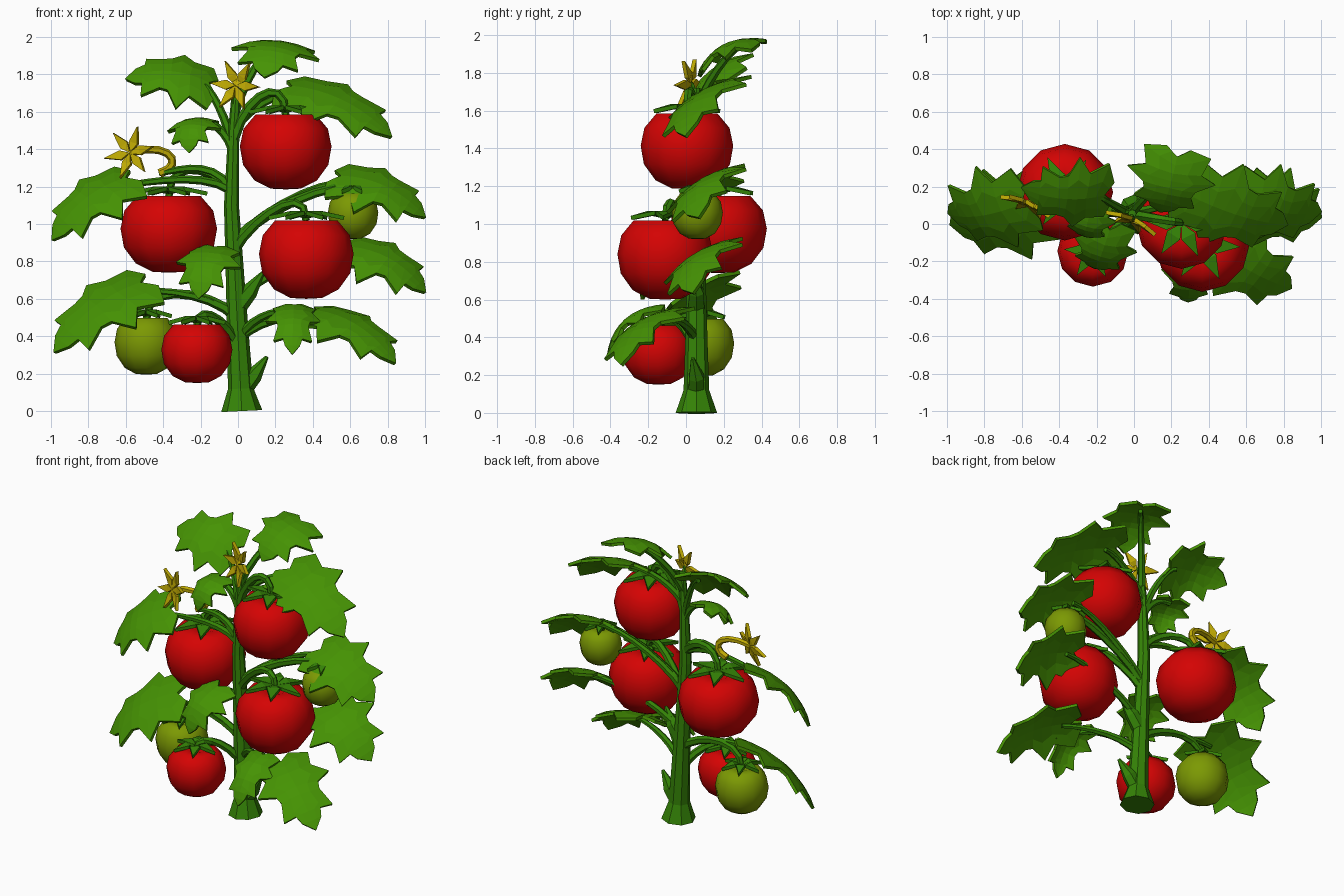
import bpy, bmesh, math
from mathutils import Vector as V

if "Cube" in bpy.data.objects:
    bpy.data.objects.remove(bpy.data.objects["Cube"])


def material(name, rgb):
    m = bpy.data.materials.new(name)
    m.diffuse_color = (*rgb, 1)
    m.use_nodes = True
    m.node_tree.nodes["Principled BSDF"].inputs["Base Color"].default_value = m.diffuse_color
    return m


LEAF = material("leaf green", (0.06, 0.29, 0.001))
STEM = material("stem green", (0.035, 0.23, 0.002))
RED = material("ripe red", (0.66, 0.001, 0.001))
UNRIPE = material("unripe green", (0.20, 0.32, 0.001))
YELLOW = material("flower yellow", (0.52, 0.40, 0.001))
UP = V((0, 0, 1))


def finish(name, bm, mat, smooth=False, thickness=0):
    bmesh.ops.recalc_face_normals(bm, faces=bm.faces)
    me = bpy.data.meshes.new(name)
    bm.to_mesh(me)
    bm.free()
    me.materials.append(mat)
    for p in me.polygons:
        p.use_smooth = smooth
    ob = bpy.data.objects.new(name, me)
    bpy.context.collection.objects.link(ob)
    if thickness:
        mod = ob.modifiers.new("thickness", 'SOLIDIFY')
        mod.thickness = thickness
        mod.offset = 0


def skin(bm, rings):
    """Quads between neighbouring closed rings."""
    n = len(rings[0])
    for a, b in zip(rings, rings[1:]):
        for k in range(n):
            bm.faces.new((a[k], a[(k + 1) % n], b[(k + 1) % n], b[k]))


def ring(bm, c, a, b, sides):
    angles = [2 * math.pi * k / sides for k in range(sides)]
    return [bm.verts.new(c + a * math.cos(t) + b * math.sin(t)) for t in angles]


def tube(name, pts, radii, mat=STEM, sides=6):
    bm = bmesh.new()
    rings = []
    last = len(pts) - 1
    for i, p in enumerate(pts):
        d = (pts[min(i + 1, last)] - pts[max(i - 1, 0)]).normalized()
        a = d.cross(V((0, 1, 0)) if abs(d.y) < 0.9 else V((1, 0, 0))).normalized()
        rings.append(ring(bm, p, a * radii[i], d.cross(a) * radii[i], sides))
    skin(bm, rings)
    bm.faces.new(rings[0])
    bm.faces.new(rings[-1])
    finish(name, bm, mat)


def arc(name, p0, p1, p2, p3, r0, r1, mat=STEM, steps=7):
    """Tapered tube along a cubic curve."""
    ts = [i / steps for i in range(steps + 1)]
    pts = [p0 * (1 - t) ** 3 + p1 * 3 * t * (1 - t) ** 2 + p2 * 3 * t * t * (1 - t) + p3 * t ** 3 for t in ts]
    tube(name, pts, [r0 + (r1 - r0) * t for t in ts], mat)


def on_stem(z):
    return V((.02 - .05 * min(z, 1.1) + .06 * max(z - 1.3, 0), .055, z))


def branch(name, z, end, rise, drop, r0=.026, r1=.015):
    """Stalk leaving the main stem at height z, arching over to its end."""
    p0 = on_stem(z)
    d = end - p0
    back = V((d.x, d.y, 0)) * .25
    arc(name, p0, p0 + d * .25 + UP * rise, end - back * (drop < .1) + UP * drop, end, r0, r1)


# Half outline of a lobed leaf: position along the rib, width
OUTLINE = [(-.1, .28), (-.02, .8), (.2, .66), (.34, 1.05), (.46, .62), (.56, .56), (.78, .72), (.78, .36), (.88, .28)]


def leaf(name, z, base, tip, half, facing=None, arch=0.065, sag=0.055):
    base, tip = V(base), V(tip)
    n = V(facing) if facing else V((math.copysign(.4, tip.x), -.55, .7))
    d = tip - base
    n = (n - d * (n.dot(d) / d.length_squared)).normalized()
    side = n.cross(d.normalized())

    def at(u, v):
        return base + d * u + side * (half * v) + n * (arch * 4 * u * (1 - u) - sag * v * v)

    bm = bmesh.new()
    rows = []
    for i, (u, w) in enumerate(OUTLINE):
        rib = i / len(OUTLINE)
        rows.append([bm.verts.new(at(rib + (u - rib) * abs(f), w * f)) for f in (-1, -.5, 0, .5, 1)])
    rows.append([bm.verts.new(at(1, 0))] * 5)
    for a, b in zip(rows, rows[1:]):
        for k in range(4):
            bm.faces.new(dict.fromkeys((a[k], a[k + 1], b[k + 1], b[k])))
    finish(name, bm, LEAF, thickness=.02)
    branch(name + "_stalk", z, base + d * .12, .1, .02)


def star(name, c, normal, radius, width, droop, mat, turn=0.2, count=6, lift=0):
    """Ring of pointed blades used for calyxes and flowers."""
    bm = bmesh.new()
    n = V(normal).normalized()
    a = n.orthogonal().normalized()
    b = n.cross(a)
    hub = bm.verts.new(c)
    for i in range(count):
        t = 2 * math.pi * i / count + turn
        o, s = a * math.cos(t) + b * math.sin(t), b * math.cos(t) - a * math.sin(t)
        l, r = [bm.verts.new(c + o * radius * .4 + s * w + n * lift) for w in (width, -width)]
        e = bm.verts.new(c + o * radius - n * droop)
        bm.faces.new((hub, r, l))
        bm.faces.new((r, e, l))
    finish(name, bm, mat, thickness=.022)


# Squat tomato profile: radius, height
PROFILE = [(.3, .95), (.66, .95), (.92, .58), (1, .12), (.93, -.36), (.68, -.77), (.33, -.98)]


def fruit(name, z, c, r, h, mat, drop=.22, rise=.13):
    bm = bmesh.new()
    c = V(c)
    x, y = V((r, 0, 0)), V((0, r, 0))
    rings = [ring(bm, c + UP * h * v, x * q, y * q, 12) for q, v in PROFILE]
    skin(bm, rings)
    for loop, v in ((rings[0], .82), (rings[-1], -1)):
        pole = bm.verts.new(c + UP * h * v)
        for k in range(12):
            bm.faces.new((loop[k], loop[(k + 1) % 12], pole))
    finish(name, bm, mat, True)
    top = c + UP * h * 1.04
    star(name + "_calyx", top, UP, r * .8, r * .17, h * .03, STEM, lift=.02)
    branch(name + "_stalk", z, top - UP * .02, rise, drop, .03, .02)


# Main stem with flared foot, and two short side shoots
heights = (0, .12, .35, .7, 1.1, 1.5, 1.72)
tube("main_stem", [on_stem(z) for z in heights], (.11, .068, .06, .05, .04, .03, .022), sides=8)
for name, z in (("low_shoot", .1), ("mid_shoot", .55)):
    p = on_stem(z)
    tube(name, [p, p + V((.07, 0, .09)), p + V((.14, -.02, .19))], (.05, .045, .01))

# Tomatoes: stem height, centre, radius, half height
fruit("tomato_top_right", 1.45, (.255, .005, 1.39), .245, .205, RED, rise=.22)
fruit("tomato_left", 1.18, (-.37, .17, .95), .258, .21, RED)
fruit("tomato_right", .86, (.365, -.11, .815), .253, .215, RED)
fruit("tomato_low_left", .33, (-.22, -.145, .31), .19, .16, RED, .13)
fruit("unripe_tomato_left", .5, (-.49, .085, .35), .17, .155, UNRIPE)
fruit("unripe_tomato_right", .9, (.615, .06, 1.045), .135, .125, UNRIPE, .12)

# Leaves: stem height, base, tip, half width, facing
leaf("leaf_top", 1.6, (.23, .36, 1.97), (.14, .07, 1.78), .23, (0, -.5, .85))
leaf("leaf_upper_left", 1.42, (-.16, .16, 1.75), (-.6, .2, 1.77), .22, (0, -.6, .78))
leaf("leaf_small_left", 1.4, (-.22, .11, 1.56), (-.26, -.06, 1.38), .14, (-.2, -.6, .6))
leaf("leaf_upper_right", 1.5, (.29, .16, 1.73), (.82, 0, 1.46), .25)
leaf("leaf_right", .9, (.55, .13, 1.25), (1, .07, 1.03), .24)
leaf("leaf_mid_right", .6, (.6, .12, .87), (1, .04, .63), .24)
leaf("leaf_low_right", .38, (.42, -.12, .53), (.84, -.34, .25), .23)
leaf("leaflet_low_right", .38, (.3, -.16, .56), (.29, -.41, .3), .14, (0, -.7, .7))
leaf("leaf_front", .76, (-.13, -.03, .87), (-.21, -.23, .6), .17, (-.2, -.8, .5))
leaf("leaf_left", 1.18, (-.6, .11, 1.24), (-.99, .06, .91), .25)
leaf("leaf_low_left", .5, (-.52, .08, .68), (-.98, .0, .31), .28)

# Yellow star flowers with their stalks
top_flower, left_flower = V((-.01, .02, 1.74)), V((-.575, .11, 1.38))
star("flower_top", top_flower, (-.4, -.9, .15), .145, .026, -.02, YELLOW)
star("flower_left", left_flower, (-.4, -.9, .15), .145, .026, -.02, YELLOW, .5)
fork = V((-.42, .15, 1.27))
arc("flower_stalk_left", fork, fork + V((.14, 0, .04)), fork + V((.06, 0, .18)), left_flower, .024, .02, YELLOW)
branch("flower_fork", 1.18, fork, .15, .02)
branch("flower_stalk_top", 1.6, top_flower, .06, .02, .02, .012)
